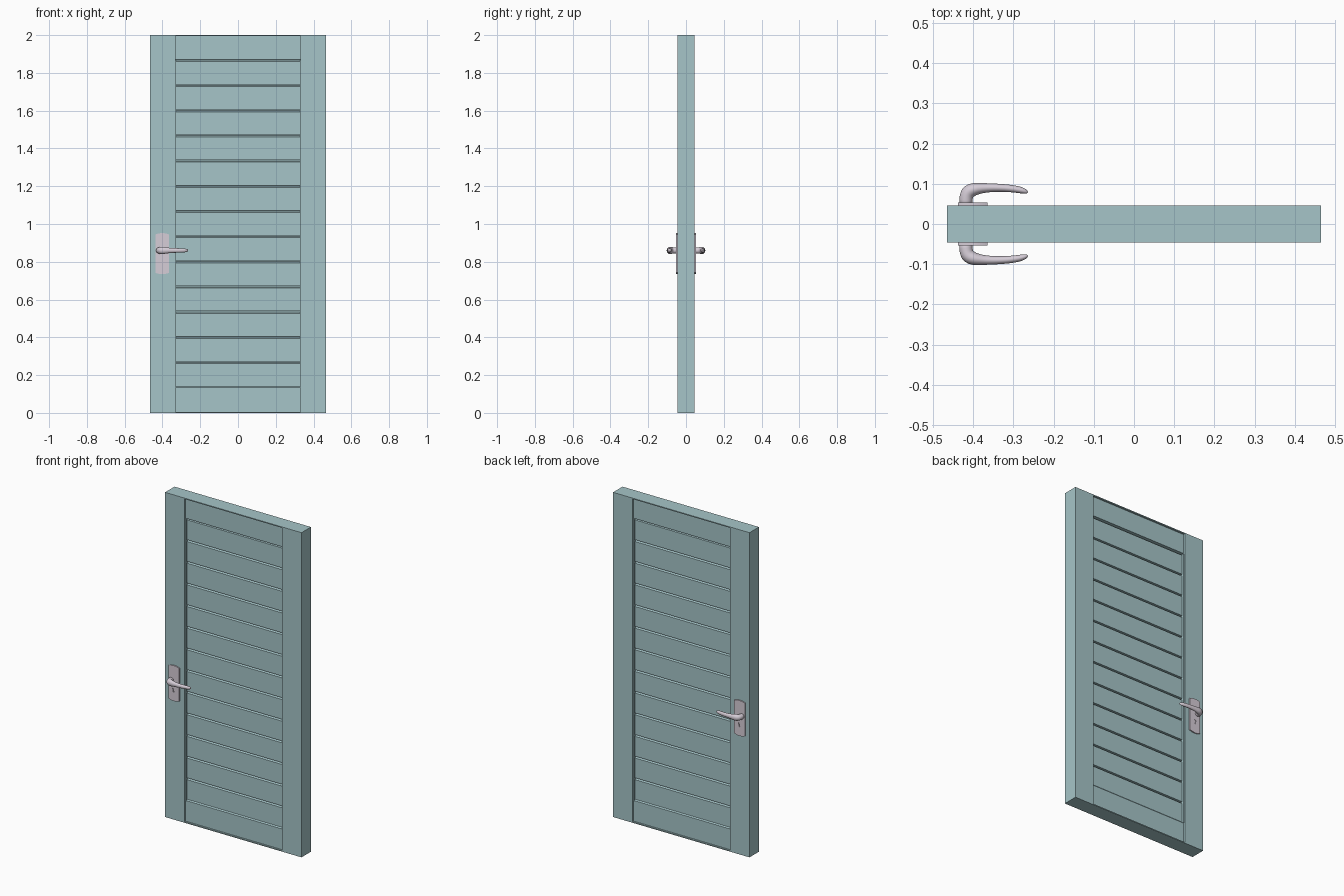
import bpy, bmesh, math
from mathutils import Vector

if "Cube" in bpy.data.objects:
    bpy.data.objects.remove(bpy.data.objects["Cube"])

HW, HD, H = 0.465, 0.046, 2.0      # door half width, half depth, height
INNER = 0.332                      # inner edge of the stiles
PITCH = H / 15                     # slat spacing


def material(name, rgb):
    m = bpy.data.materials.new(name)
    m.diffuse_color = (*rgb, 1)
    m.use_nodes = True
    m.node_tree.nodes["Principled BSDF"].inputs["Base Color"].default_value = m.diffuse_color
    return m


TEAL = material("painted_teal", (0.38, 0.56, 0.58))
METAL = material("pale_metal", (0.67, 0.61, 0.68))


def finish(bm, name, mat=None, smooth=False):
    bmesh.ops.recalc_face_normals(bm, faces=bm.faces)
    me = bpy.data.meshes.new(name)
    bm.to_mesh(me)
    bm.free()
    ob = bpy.data.objects.new(name, me)
    bpy.context.collection.objects.link(ob)
    if mat:
        me.materials.append(mat)
    if smooth:
        for p in me.polygons:
            p.use_smooth = True
    return ob


def prism(name, pts, offset, mat=None):
    """Closed outline extruded along an offset vector."""
    bm = bmesh.new()
    a = [bm.verts.new(p) for p in pts]
    b = [bm.verts.new(Vector(p) + Vector(offset)) for p in pts]
    bm.faces.new(a)
    bm.faces.new(b[::-1])
    for i in range(len(a)):
        j = (i + 1) % len(a)
        bm.faces.new((a[i], a[j], b[j], b[i]))
    return finish(bm, name, mat)


def box(name, x0, x1, y0, y1, z0, z1, mat):
    return prism(name, [(x0, y0, z0), (x1, y0, z0), (x1, y1, z0), (x0, y1, z0)],
                 (0, 0, z1 - z0), mat)


# Stiles, and thin lips closing the panel at top and bottom
for s, side in ((-1, "left"), (1, "right")):
    x0, x1 = sorted((s * INNER, s * HW))
    box(side + "_stile", x0, x1, -HD, HD, 0, H, TEAL)
    # narrow moulding beside the slats
    x0, x1 = sorted((s * INNER, s * (INNER - 0.005)))
    box(side + "_moulding", x0, x1, -HD + 0.006, HD - 0.006, PITCH, H - PITCH, TEAL)
box("top_lip", -INNER, INNER, -HD, HD, H - 0.006, H, TEAL)
box("bottom_lip", -INNER, INNER, -HD, HD, 0, 0.006, TEAL)

# Slatted panel: one stepped profile, the same on both faces
RAIL, FACE, GROOVE = HD - 0.011, HD - 0.017, HD - 0.034
profile = [(RAIL, H - 0.003)]
for k in range(1, 14):
    z = H - k * PITCH
    lip = RAIL if k == 1 else FACE
    profile += [(lip, z + 0.005), (GROOVE, z + 0.005), (GROOVE, z + 0.001), (FACE, z - 0.006)]
profile += [(FACE, PITCH + 0.007), (RAIL, PITCH), (RAIL, 0.003)]
outline = [(-INNER, -y, z) for y, z in profile]
outline += [(-INNER, y, z) for y, z in reversed(profile)]
prism("slatted_panel", outline, (2 * INNER, 0, 0), TEAL)


# Handle sets, one on each face
def lever(name, s):
    """Round bar of varying radius swept along a path in x and y."""
    path = [(-0.418, 0.046, 0.017), (-0.418, 0.060, 0.0165), (-0.4165, 0.072, 0.0175),
            (-0.411, 0.081, 0.0185), (-0.398, 0.087, 0.0165), (-0.378, 0.0895, 0.0125),
            (-0.350, 0.0905, 0.0105), (-0.320, 0.0895, 0.0095), (-0.295, 0.087, 0.009),
            (-0.278, 0.0835, 0.008), (-0.268, 0.080, 0.0055), (-0.264, 0.078, 0.002)]
    n = 20
    bm = bmesh.new()
    rings = []
    for i, (x, y, r) in enumerate(path):
        p, q = path[max(i - 1, 0)], path[min(i + 1, len(path) - 1)]
        t = Vector((q[0] - p[0], q[1] - p[1])).normalized()
        grow = 1.0 if i < 4 else 1.25          # the grip is slightly taller than thick
        ring = []
        for j in range(n):
            a = 2 * math.pi * j / n
            c = r * math.cos(a)
            ring.append(bm.verts.new((x - t.y * c, s * (y + t.x * c),
                                      0.86 + grow * r * math.sin(a))))
        rings.append(ring)
    for a, b in zip(rings, rings[1:]):
        for j in range(n):
            k = (j + 1) % n
            bm.faces.new((a[j], a[k], b[k], b[j]))
    bm.faces.new(rings[0])
    bm.faces.new(rings[-1])
    ob = finish(bm, name, METAL, True)
    sub = ob.modifiers.new("smooth", 'SUBSURF')
    sub.levels = sub.render_levels = 1


def back_plate(name, s):
    """Tall plate with bowed ends and a keyhole."""
    cx, cz, w, h, bow = -0.401, 0.843, 0.037, 0.101, 0.008
    steps = [-1 + i / 6 for i in range(13)]
    pts = [(cx + w * t, s * (HD - 0.002), cz + h + bow * (1 - t * t)) for t in steps]
    pts += [(cx - w * t, s * (HD - 0.002), cz - h - bow * (1 - t * t)) for t in steps]
    plate = prism(name, pts, (0, s * 0.009, 0), METAL)
    # keyhole outline: round head over a narrow slot
    r, kz = 0.0075, 0.81
    key = [(cx + r * math.cos(a), s * (HD + 0.002), kz + r * math.sin(a))
           for a in (math.radians(-60 + 300 * i / 14) for i in range(15))]
    key += [(cx - 0.0037, s * (HD + 0.002), kz - 0.02), (cx + 0.0037, s * (HD + 0.002), kz - 0.02)]
    cutter = prism(name + "_keyhole_cutter", key, (0, s * 0.02, 0))
    cutter.hide_render = True
    cutter.hide_viewport = False
    cutter.display_type = 'WIRE'
    cut = plate.modifiers.new("keyhole", 'BOOLEAN')
    cut.operation, cut.solver, cut.object = 'DIFFERENCE', 'EXACT', cutter


for s, side in ((-1, "front"), (1, "back")):
    back_plate(side + "_handle_plate", s)
    lever(side + "_lever_handle", s)
